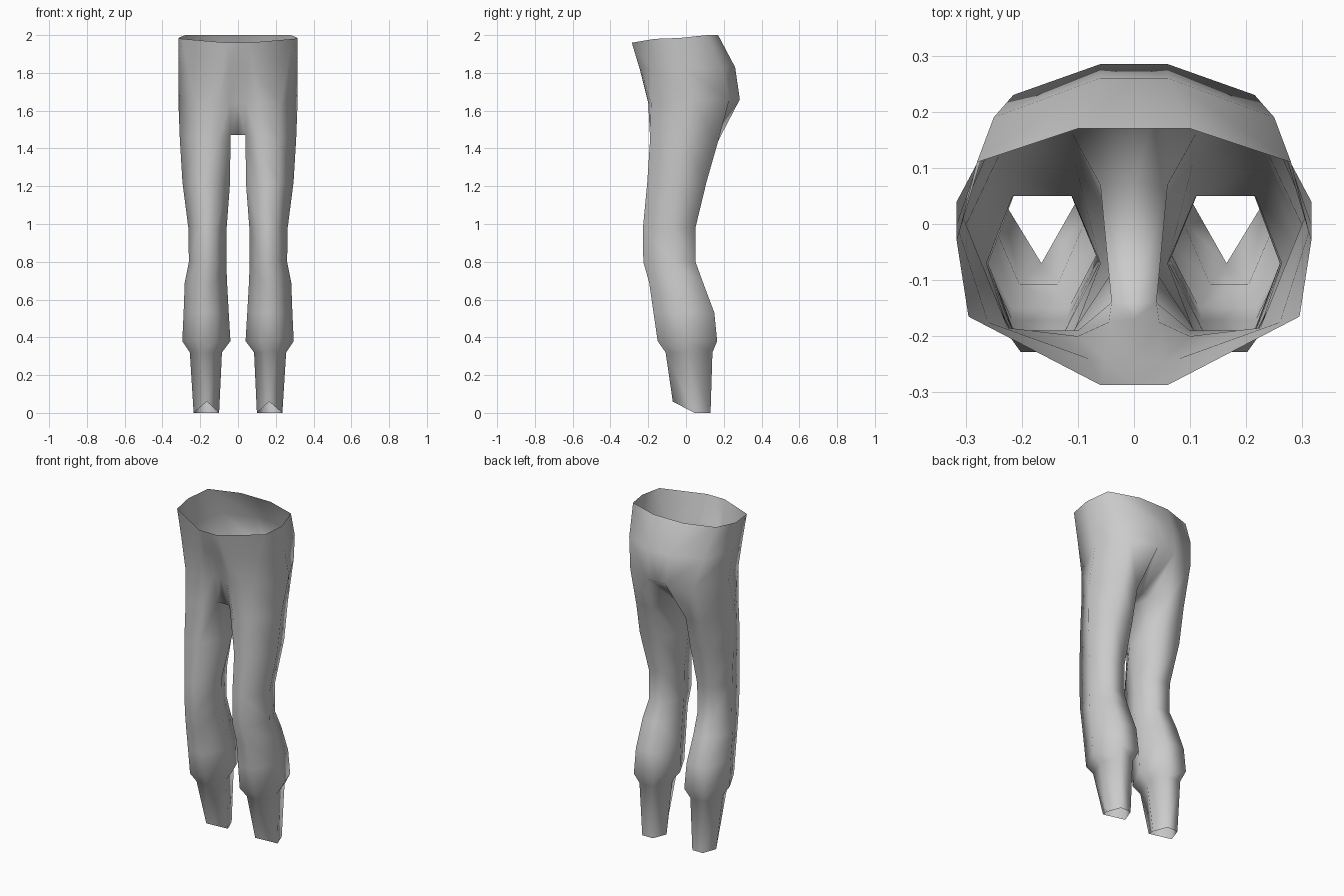
import bpy
import bmesh

default_cube = bpy.data.objects.get("Cube")
if default_cube:
    bpy.data.objects.remove(default_cube, do_unlink=True)

# Plain grey cloth
cloth = bpy.data.materials.new("grey_cloth")
cloth.use_nodes = True
grey = (0.6, 0.6, 0.6, 1)
cloth.diffuse_color = grey
cloth.node_tree.nodes["Principled BSDF"].inputs["Base Color"].default_value = grey

# Pelvis: each seam runs waist, belly, hip, crotch on the left half
seams = {
    "front_centre": [(0, -.287, 1.96), (0, -.245, 1.82), (0, -.17, 1.64), (0, -.14, 1.47)],
    "front_groin": [(.06, -.287, 1.96), (.05, -.245, 1.82), (.045, -.175, 1.64), (.04, -.14, 1.47)],
    "front_inner": [(.06, -.287, 1.96), (.08, -.24, 1.82), (.1, -.2, 1.64), (.1, -.19, 1.45)],
    "front_outer": [(.295, -.165, 1.98), (.26, -.175, 1.82), (.225, -.185, 1.64), (.22, -.19, 1.45)],
    "side": [(.316, -.03, 1.985), (.316, 0, 1.82), (.316, .04, 1.66), (.308, -.02, 1.45)],
    "back_outer": [(.28, .11, 2), (.25, .19, 1.83), (.215, .23, 1.66), (.22, .165, 1.42)],
    "back_inner": [(.1, .17, 2), (.06, .26, 1.83), (.06, .285, 1.66), (.11, .16, 1.42)],
    "back_fold": [(.1, .17, 2), (.06, .26, 1.83), (.06, .285, 1.66), (.06, .07, 1.47)],
    "back_centre": [(0, .17, 2), (0, .26, 1.83), (0, .285, 1.66), (0, .07, 1.47)],
}


def leg_ring(height, front, back, inner, outer, middle, inner_depth=0.0):
    """Six-sided leg section whose inner corner may open into an edge."""
    width = outer - inner
    return [
        (inner + width * .3, front, height),
        (inner + width * .7, front, height),
        (outer, middle, height),
        (inner + width * .77, back, height),
        (inner + width * .25, back, height),
        (inner, middle + inner_depth, height),
        (inner, middle - inner_depth, height),
    ]


def bridge(bm, first, second, closed=False):
    """Join two rows of vertices with quads."""
    count = len(first)
    for i in range(count if closed else count - 1):
        j = (i + 1) % count
        bm.faces.new((first[i], second[i], second[j], first[j]))


bm = bmesh.new()
columns = {name: [bm.verts.new(p) for p in path] for name, path in seams.items()}
pelvis_rows = [list(row) for row in zip(*columns.values())]
for upper, lower in zip(pelvis_rows[:-1], pelvis_rows[1:]):
    bridge(bm, upper, lower)

# Crotch strip between the legs
crotch = pelvis_rows[-1]
bm.faces.new((crotch[0], crotch[-1], crotch[-2], crotch[1]))

# Leg: thigh, knee, calf, cuff
leg_sections = [
    leg_ring(1.22, -.205, .108, .042, .294, -.04, .05),
    leg_ring(.98, -.228, .05, .06, .263, -.07),
    leg_ring(.8, -.226, .05, .062, .26, -.07),
    leg_ring(.69, -.195, .09, .058, .282, -.05),
    leg_ring(.53, -.172, .15, .049, .288, -.02),
    leg_ring(.38, -.15, .165, .04, .295, 0),
    leg_ring(.32, -.108, .14, .085, .255, .01),
]

# Ankle opening, raised to a point in front
ankle = leg_ring(0, -.07, .13, .1, .235, .045)
ankle[0] = ankle[1] = (.165, -.07, .06)
leg_sections.append(ankle)

previous = crotch[2:8] + [crotch[1]]
for section in leg_sections:
    ring = [bm.verts.new(p) for p in section]
    bridge(bm, previous, ring, closed=True)
    previous = ring

bmesh.ops.remove_doubles(bm, verts=bm.verts[:], dist=.0005)
for face in bm.faces:
    face.smooth = True

mesh = bpy.data.meshes.new("trousers")
bm.to_mesh(mesh)
bm.free()
mesh.materials.append(cloth)
trousers = bpy.data.objects.new("trousers", mesh)
bpy.context.collection.objects.link(trousers)

# Right half
mirror = trousers.modifiers.new("right_half", "MIRROR")
mirror.use_axis[0] = True
mirror.use_clip = True
mirror.merge_threshold = .001
